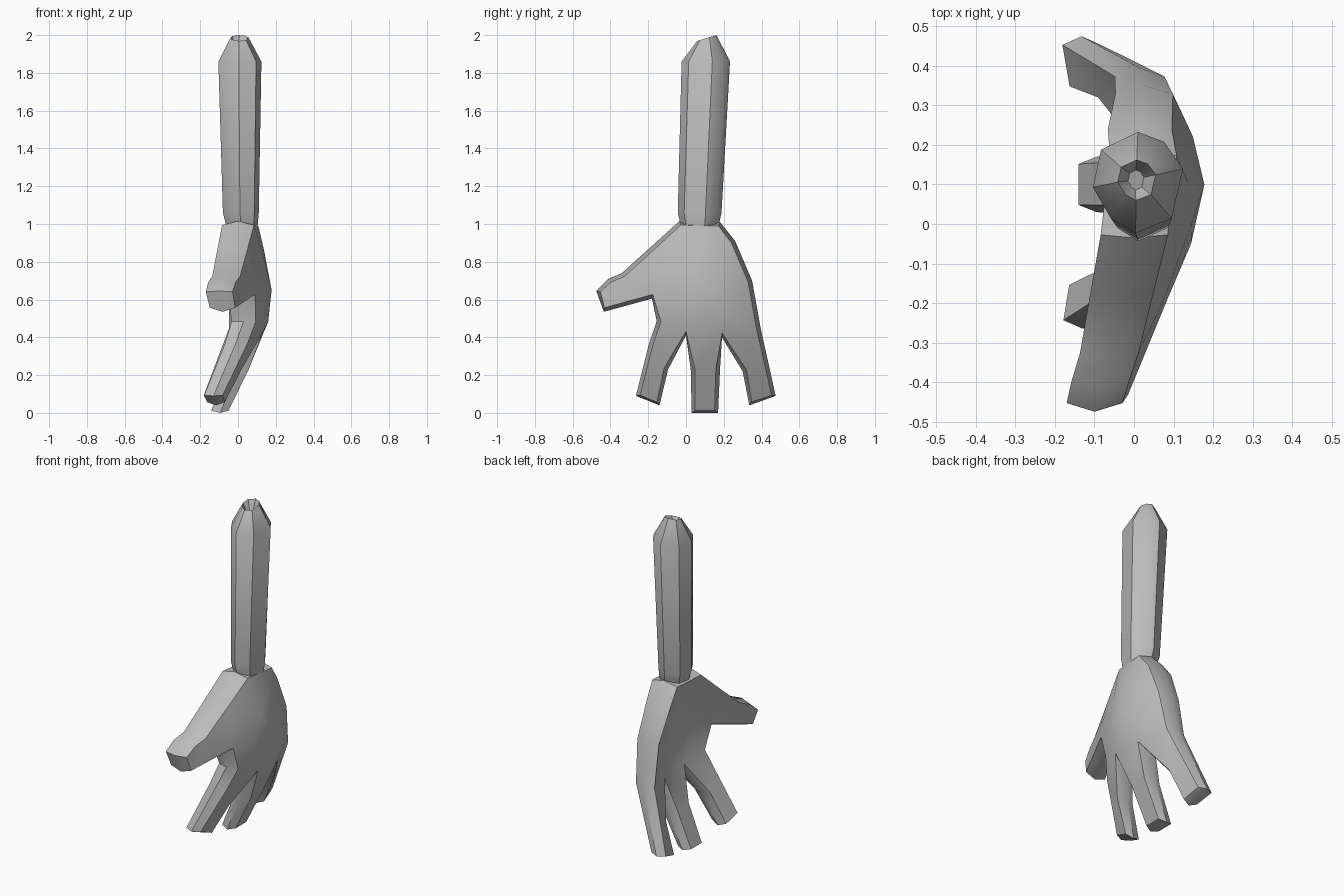
import bpy, bmesh, math
from mathutils import Vector
from mathutils.geometry import delaunay_2d_cdt

cube = bpy.data.objects.get("Cube")
if cube:
    bpy.data.objects.remove(cube, do_unlink=True)

grey = bpy.data.materials.new("plain grey")
grey.use_nodes = True
colour = (0.5, 0.5, 0.5, 1)
grey.diffuse_color = colour
grey.node_tree.nodes["Principled BSDF"].inputs["Base Color"].default_value = colour


def finish(bm, name):
    bmesh.ops.recalc_face_normals(bm, faces=bm.faces)
    mesh = bpy.data.meshes.new(name)
    bm.to_mesh(mesh)
    bm.free()
    mesh.materials.append(grey)
    obj = bpy.data.objects.new(name, mesh)
    bpy.context.collection.objects.link(obj)
    bpy.ops.object.select_all(action='DESELECT')
    obj.select_set(True)
    bpy.context.view_layer.objects.active = obj
    bpy.ops.object.shade_smooth_by_angle(angle=math.radians(36))
    return obj


def bridge(bm, a, b):
    n = len(a)
    for i in range(n):
        j = (i + 1) % n
        bm.faces.new((a[i], a[j], b[j], b[i]))


# Forearm: uneven octagon lofted from wrist to a slanted tip with a small pit
section = [(0, 1), (-.82, .64), (-1, -.12), (-.6, -.75),
           (-.05, -1.05), (.75, -.75), (1, .25), (.58, .8)]
# each ring: centre x, centre y, radius x, radius y, height, slant along y
rings = [(.02, .07, .07, .08, .95, 0),
         (.02, .075, .085, .10, 1.0, 0),
         (.015, .075, .095, .113, 1.06, 0),
         (.01, .108, .114, .125, 1.86, 0),
         (.007, .112, .048, .05, 1.985, .3),
         (.005, .112, .02, .025, 1.93, .3)]
bm = bmesh.new()
loops = [[bm.verts.new((cx + rx * u, cy + ry * v, z + slant * ry * v))
          for u, v in section] for cx, cy, rx, ry, z, slant in rings]
for a, b in zip(loops, loops[1:]):
    bridge(bm, a, b)
bm.faces.new(loops[0])
bm.faces.new(loops[-1])
finish(bm, "forearm")

# Hand outline in (y, z): wrist, thumb, three fingers, outer side
outline = [(.18, 1.01), (-.035, 1.015), (-.19, .875), (-.34, .74), (-.41, .71),
           (-.475, .645), (-.435, .535), (-.18, .605), (-.155, .485),
           (-.195, .37), (-.265, .09), (-.14, .04), (-.095, .23), (0, .41),
           (.025, .23), (.03, 0), (.17, 0), (.18, .23), (.19, .4),
           (.3, .22), (.335, .04), (.475, .09), (.395, .45), (.35, .7), (.26, .91)]
inner = [(.1, .86), (0, .78), (.1, .65), (.22, .72), (-.05, .6),
         (.25, .5), (.1, .48), (-.2, .73)]
profile = [(0, -.05), (.44, .155), (.65, .178), (.85, .14), (1.05, .1)]


def back_x(y, z):
    """Height of the back of the hand: arched along z, bowed across y."""
    x = profile[-1][1]
    for (z0, x0), (z1, x1) in zip(profile, profile[1:]):
        if z <= z1:
            x = x0 + (x1 - x0) * (z - z0) / (z1 - z0)
            break
    bow = max(0, .42 * abs(y - .1) - .035)
    return x - bow * min(1, .55 + .75 * z)


def layer(bm, inset, depth):
    """One sheet of the hand, its rim moved inwards and sunk by depth."""
    n, verts = len(outline), []
    for i, p in enumerate(outline):
        before, after = Vector(outline[i - 1]), Vector(outline[(i + 1) % n])
        t = (after - before).normalized()
        y, z = p[0] - t.y * inset, p[1] + t.x * inset
        x = back_x(*p) - depth * (.09 + .08 * z)
        verts.append(bm.verts.new((x, y, z)))
    return verts


bm = bmesh.new()
back = layer(bm, .022, 0)
middle = layer(bm, 0, .5)
palm = layer(bm, .022, 1)
bridge(bm, back, middle)
bridge(bm, middle, palm)

# Fill back and palm with the same triangles through the inner points
points = [Vector(p) for p in outline + inner]
cdt = delaunay_2d_cdt(points, [], [list(range(len(outline)))], 1, 1e-5)
for rim, depth in ((back, 0), (palm, 1)):
    sheet = rim + [bm.verts.new((back_x(y, z) - depth * (.09 + .08 * z), y, z))
                   for y, z in inner]
    for tri in cdt[2]:
        bm.faces.new([sheet[cdt[3][i][0]] for i in tri])
finish(bm, "hand")
